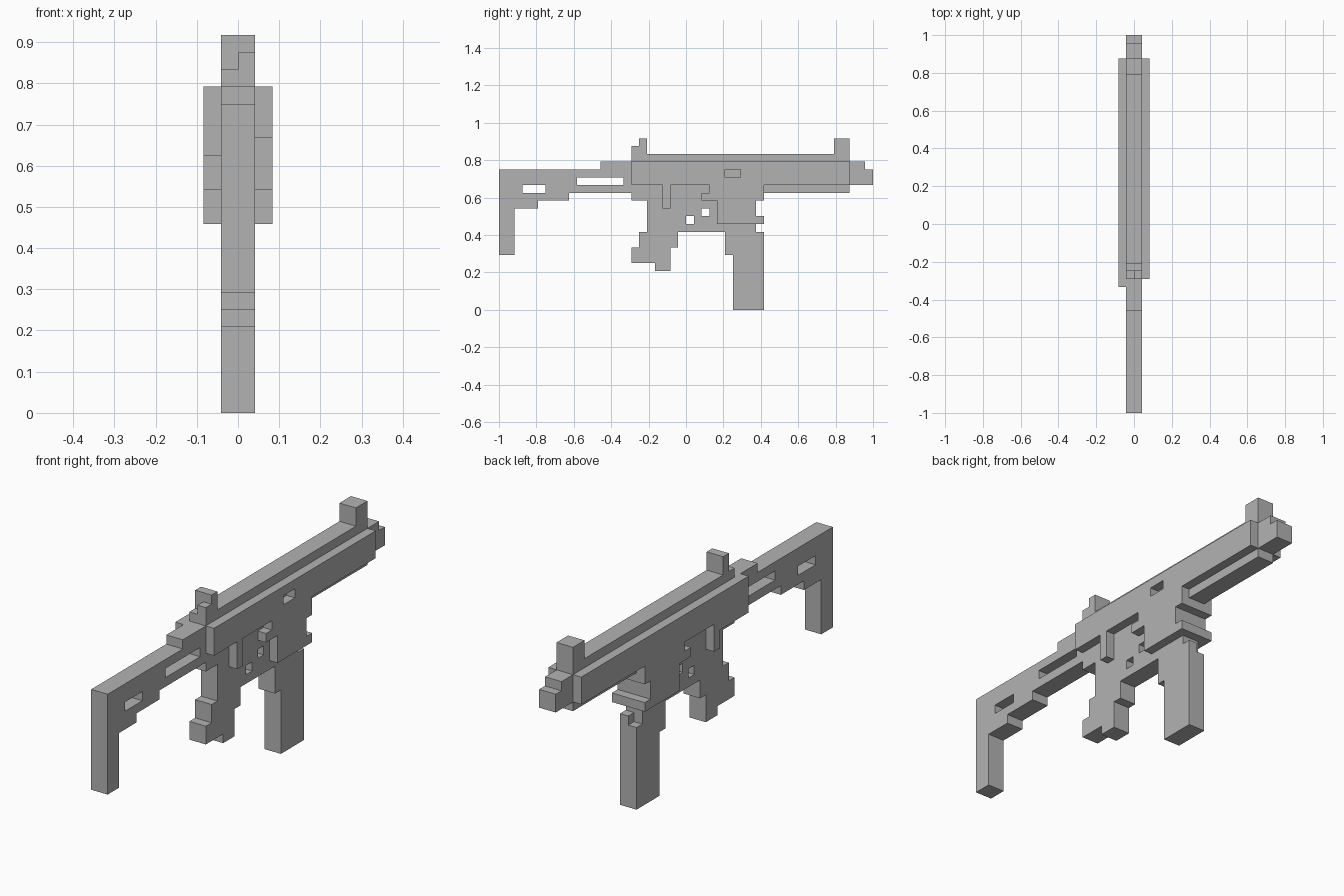
import bpy
import bmesh

UNIT = 1 / 24  # edge length of one block

cube = bpy.data.objects.get("Cube")
if cube:
    bpy.data.objects.remove(cube, do_unlink=True)

grey = bpy.data.materials.new("plain_grey")
grey.use_nodes = True
GREY = (0.45, 0.45, 0.45, 1)
grey.diffuse_color = GREY
grey.node_tree.nodes["Principled BSDF"].inputs["Base Color"].default_value = GREY


def rect(y0, z0, y1, z1):
    """Stepped outline of a rectangle."""
    return [(y0, z1), (y1, z0)]


def stepped_part(name, x0, x1, outline, holes=()):
    """Extrude a stepped side outline from x0 to x1, in block units.
    Each (y, z) starts a level run at height z that ends at the next y."""
    bm = bmesh.new()
    for loop in [outline, *holes]:
        ring = []
        for (y, z), (next_y, _) in zip(loop, loop[1:] + loop[:1]):
            for run_y in (y, next_y):
                ring.append(bm.verts.new((x0 * UNIT, run_y * UNIT, z * UNIT)))
        for a, b in zip(ring, ring[1:] + ring[:1]):
            bm.edges.new((a, b))
    bmesh.ops.triangle_fill(bm, edges=bm.edges[:], use_beauty=True, normal=(1, 0, 0))
    grown = bmesh.ops.extrude_face_region(bm, geom=bm.faces[:])["geom"]
    moved = [v for v in grown if isinstance(v, bmesh.types.BMVert)]
    bmesh.ops.translate(bm, verts=moved, vec=((x1 - x0) * UNIT, 0, 0))
    bmesh.ops.recalc_face_normals(bm, faces=bm.faces[:])
    mesh = bpy.data.meshes.new(name)
    bm.to_mesh(mesh)
    bm.free()
    mesh.materials.append(grey)
    bpy.context.collection.objects.link(bpy.data.objects.new(name, mesh))


# Shoulder stock with two slots
stepped_part("stock", -1, 1,
             [(-24, 18), (-11, 19), (-7, 15), (-15, 14), (-19, 13), (-22, 7)],
             [rect(-21, 15, -18, 16), rect(-14, 16, -8, 17)])

# Central body, top rail and muzzle, pierced around the trigger
stepped_part("receiver", -1, 1,
             [(-7, 20), (19, 19), (23, 18), (24, 16), (21, 15), (10, 14),
              (9, 12), (10, 11), (9, 10), (-5, 14)],
             [rect(0, 11, 1, 12), rect(2, 12, 3, 13)])

# Stepped hand grip
stepped_part("grip", -1, 1, [(-6, 10), (-1, 8), (-2, 5), (-4, 6), (-7, 8)])

# Magazine, notched at the top front on the right half
stepped_part("magazine_left", 0, 1, [(5, 10), (10, 0), (6, 7)])
stepped_part("magazine_right", -1, 0, [(5, 10), (9, 9), (10, 0), (6, 7)])

# Sights
stepped_part("front_sight", -1, 1, rect(19, 19, 21, 22))
stepped_part("rear_sight", -1, 1, rect(-6, 20, -5, 22))
stepped_part("rear_sight_step", 0, 1, rect(-7, 20, -6, 21))

# Raised side plates with handguard edge and a hanging lever
plate_edge = [(21, 16), (10, 14), (9, 12), (10, 11), (4, 14), (2, 15),
              (3, 16), (-2, 13)]
stepped_part("left_plate", 1, 2, [(-7, 19)] + plate_edge + [(-3, 16)],
             [rect(5, 17, 7, 18)])
stepped_part("right_plate", -2, -1, [(-8, 19)] + plate_edge + [(-3, 15)])
